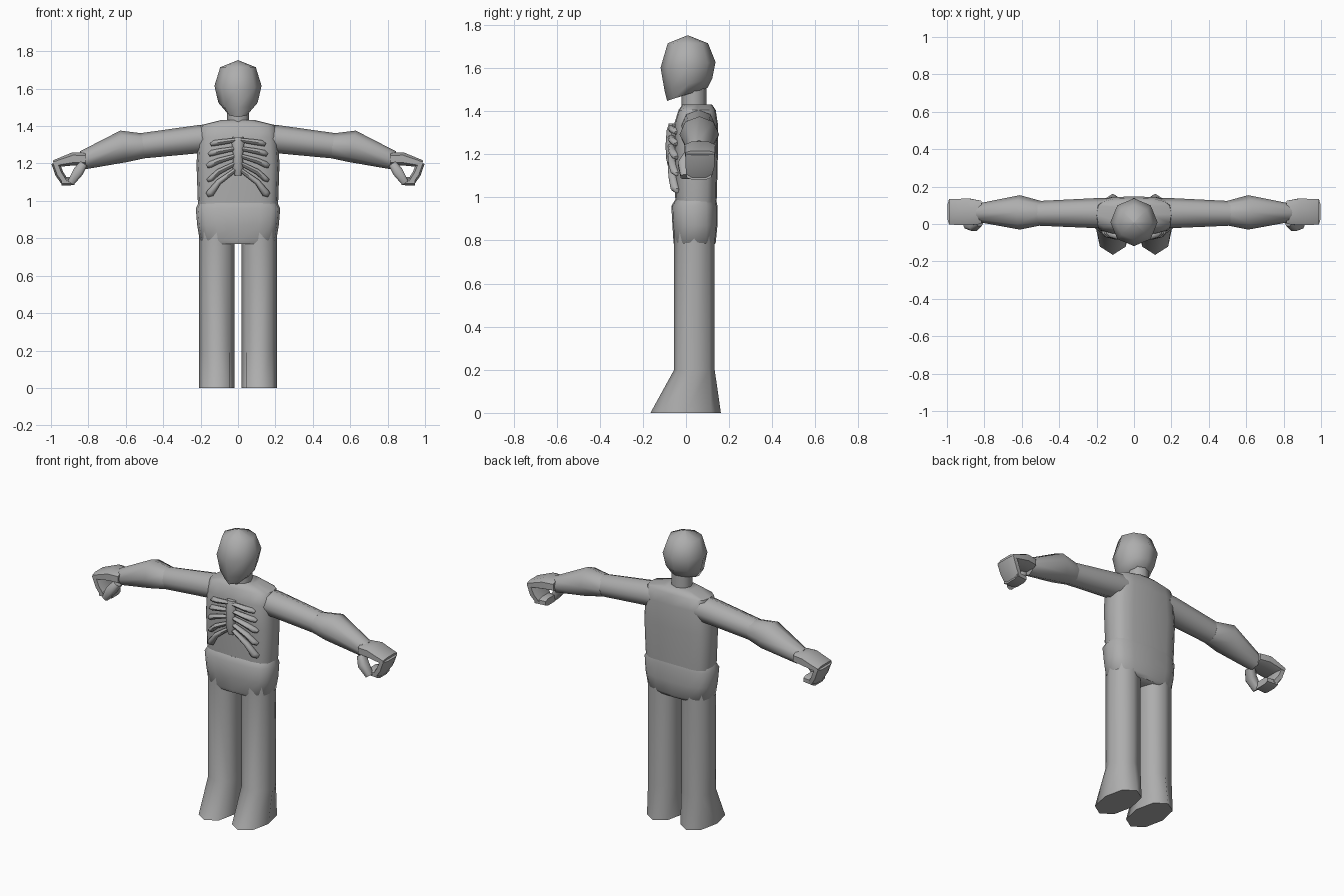
import bpy, bmesh, math
from mathutils import Vector

grey = bpy.data.materials.new("plain_grey")
grey.diffuse_color = (0.42, 0.42, 0.42, 1)


def loft(name, rings, n=8, power=2.0, mirror=False, turn=0.0):
    """Skin rings given as (centre, half axis u, half axis v), capping both ends."""
    bm = bmesh.new()
    loops = []
    for c, u, v in rings:
        loop = []
        for i in range(n):
            a = 2 * math.pi * i / n + turn
            ca, sa = math.cos(a), math.sin(a)
            p = (Vector(c) + Vector(u) * math.copysign(abs(ca) ** (2 / power), ca)
                 + Vector(v) * math.copysign(abs(sa) ** (2 / power), sa))
            loop.append(bm.verts.new(p))
        loops.append(loop)
    for a, b in zip(loops, loops[1:]):
        for i in range(n):
            j = (i + 1) % n
            bm.faces.new((a[i], a[j], b[j], b[i]))
    bm.faces.new(loops[0])
    bm.faces.new(loops[-1])
    bmesh.ops.remove_doubles(bm, verts=bm.verts, dist=0.0005)
    bmesh.ops.recalc_face_normals(bm, faces=bm.faces)
    me = bpy.data.meshes.new(name)
    bm.to_mesh(me)
    bm.free()
    me.materials.append(grey)
    ob = bpy.data.objects.new(name, me)
    bpy.context.collection.objects.link(ob)
    if mirror:
        ob.modifiers.new("mirror", 'MIRROR')
    bpy.ops.object.select_all(action='DESELECT')
    ob.select_set(True)
    bpy.context.view_layer.objects.active = ob
    bpy.ops.object.shade_smooth_by_angle(angle=math.radians(55))
    return ob


def level(z, rx, y0, y1, x=0.0, slope=0.0):
    """Horizontal ring spanning y0..y1, tilted towards the back by slope."""
    ry = (y1 - y0) / 2
    return ((x, (y0 + y1) / 2, z), (rx, 0, 0), (0, ry, ry * slope))


def limb(name, stations, **kw):
    """Mirrored tube along (x, y, z, half width in y, half thickness)."""
    pts = [Vector(s[:3]) for s in stations]
    rings = []
    for i, s in enumerate(stations):
        d = pts[min(i + 1, len(pts) - 1)] - pts[max(i - 1, 0)]
        d.y = 0
        d.normalize()
        rings.append((s[:3], (0, s[3], 0), (-d.z * s[4], 0, d.x * s[4])))
    return loft(name, rings, mirror=True, **kw)


# Legs with flared feet
loft("leg", [level(0, 0.095, -0.165, 0.162, 0.113), level(0.2, 0.095, -0.055, 0.133, 0.113),
             level(0.84, 0.095, -0.055, 0.133, 0.113)], mirror=True, power=2.2)

# Pelvis and torso
loft("pelvis", [level(0.77, 0.17, -0.05, 0.125), level(0.79, 0.205, -0.058, 0.138),
                level(0.87, 0.218, -0.063, 0.146), level(0.96, 0.226, -0.068, 0.146),
                level(0.99, 0.21, -0.05, 0.14)], n=16, power=3)
loft("torso", [level(0.85, 0.2, -0.045, 0.135), level(1.0, 0.215, -0.05, 0.143),
               level(1.2, 0.222, -0.055, 0.148), level(1.34, 0.212, -0.055, 0.148),
               level(1.405, 0.2, -0.035, 0.138), level(1.432, 0.09, -0.015, 0.12)],
     n=16, power=3.2)

# Neck and head
loft("neck", [level(1.4, 0.06, -0.022, 0.095), level(1.56, 0.06, -0.022, 0.095)])
loft("head", [level(1.478, 0.065, -0.088, 0.1, slope=0.32),
              level(1.525, 0.105, -0.1, 0.122, slope=0.25),
              level(1.615, 0.126, -0.118, 0.137, slope=0.1),
              level(1.715, 0.095, -0.085, 0.102),
              level(1.752, 0.002, 0.006, 0.01)])

# Arms
limb("upper_arm", [(0.15, 0.058, 1.335, 0.08, 0.075), (0.21, 0.058, 1.33, 0.08, 0.075),
                   (0.51, 0.057, 1.295, 0.066, 0.068)])
limb("forearm", [(0.5, 0.058, 1.294, 0.066, 0.066), (0.61, 0.062, 1.292, 0.092, 0.086),
                 (0.83, 0.06, 1.217, 0.05, 0.05)])

# Curled hands: palm, two finger joints and thumb
box = dict(power=3, turn=math.pi / 8)
limb("palm", [(0.815, 0.062, 1.225, 0.065, 0.035), (0.88, 0.065, 1.225, 0.075, 0.037),
              (0.985, 0.065, 1.198, 0.072, 0.02)], **box)
limb("finger_joint", [(0.978, 0.065, 1.205, 0.072, 0.022), (0.955, 0.065, 1.145, 0.07, 0.024),
                      (0.925, 0.06, 1.1, 0.062, 0.022)], **box)
limb("finger_tip", [(0.945, 0.06, 1.105, 0.062, 0.024), (0.875, 0.058, 1.105, 0.056, 0.022)], **box)
limb("thumb", [(0.825, 0.02, 1.2, 0.032, 0.024), (0.855, -0.005, 1.155, 0.034, 0.03),
               (0.895, 0.0, 1.095, 0.026, 0.02)], **box)

# Breastbone
loft("breastbone", [level(1.135, 0.018, -0.082, -0.045), level(1.18, 0.03, -0.092, -0.045),
                    level(1.24, 0.026, -0.095, -0.045), level(1.31, 0.034, -0.09, -0.045),
                    level(1.342, 0.03, -0.08, -0.045)])

# Ribs: (inner height, outer x, outer height, outer radius)
for i, (zi, xo, zo, r) in enumerate([(1.325, 0.14, 1.303, 0.015), (1.28, 0.15, 1.25, 0.016),
                                     (1.24, 0.16, 1.188, 0.017), (1.2, 0.158, 1.112, 0.015),
                                     (1.165, 0.16, 1.035, 0.021)]):
    xm, zm = 0.02 + (xo - 0.02) * 0.6, zi + (zo - zi) * 0.5
    limb("rib_%d" % (i + 1), [(0.015, -0.07, zi, 0.014, 0.011), (xm, -0.062, zm, 0.02, 0.015),
                              (xo - 0.012, -0.05, zo + 0.006, 0.022, r),
                              (xo + 0.006, -0.042, zo - 0.004, 0.014, r * 0.6)])
